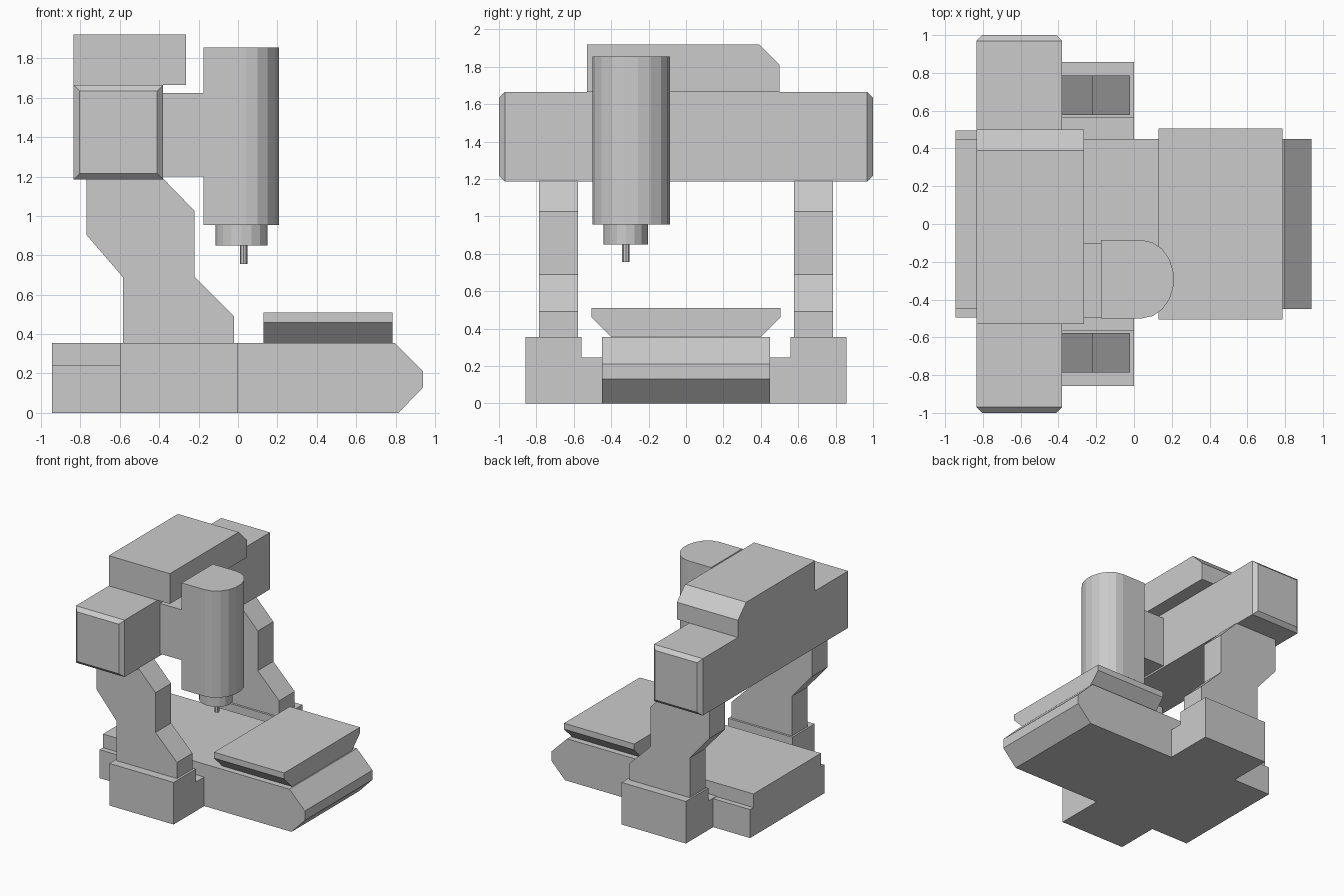
import bpy, bmesh, math

default = bpy.data.objects.get("Cube")
if default:
    bpy.data.objects.remove(default, do_unlink=True)

GREY = (0.6, 0.6, 0.6, 1.0)
paint = bpy.data.materials.new("machine grey")
paint.use_nodes = True
paint.diffuse_color = GREY
paint.node_tree.nodes["Principled BSDF"].inputs["Base Color"].default_value = GREY


def finish(name, bm):
    """Turn a bmesh into a named, painted object."""
    bmesh.ops.recalc_face_normals(bm, faces=bm.faces)
    mesh = bpy.data.meshes.new(name)
    bm.to_mesh(mesh)
    bm.free()
    mesh.materials.append(paint)
    obj = bpy.data.objects.new(name, mesh)
    bpy.context.collection.objects.link(obj)
    return obj


def prism(name, profile, axis, low, high):
    """Extrude a 2D profile along an axis; the profile uses the other two axes in order."""
    def place(point, depth):
        co = list(point)
        co.insert(axis, depth)
        return co
    bm = bmesh.new()
    face = bm.faces.new([bm.verts.new(place(p, low)) for p in profile])
    grown = bmesh.ops.extrude_face_region(bm, geom=[face])["geom"]
    for v in grown:
        if isinstance(v, bmesh.types.BMVert):
            v.co[axis] = high
    return finish(name, bm)


def box(name, x, y, z):
    corners = [(x[0], y[0]), (x[1], y[0]), (x[1], y[1]), (x[0], y[1])]
    return prism(name, corners, 2, *z)


def arc(cx, cy, rx, ry, start, end, steps):
    angles = [math.radians(start + (end - start) * i / steps) for i in range(steps + 1)]
    return [(cx + rx * math.cos(a), cy + ry * math.sin(a)) for a in angles]


# Bed with a tapered nose
prism("bed", [(-0.945, 0), (0.815, 0), (0.94, 0.13), (0.94, 0.21),
              (0.795, 0.355), (-0.945, 0.355)], 1, -0.45, 0.45)
box("rear_lip", (-0.945, -0.59), (-0.495, 0.495), (0, 0.24))

# Feet, their low links to the bed, and the cranked columns
column = [(-0.585, 0.35), (-0.585, 0.69), (-0.77, 0.905), (-0.77, 1.19), (-0.38, 1.19),
          (-0.22, 1.025), (-0.22, 0.69), (-0.02, 0.49), (-0.02, 0.35)]
for side, s in (("right", -1), ("left", 1)):
    box(side + "_foot", (-0.6, 0), sorted((s * 0.56, s * 0.858)), (0, 0.355))
    box(side + "_link", (-0.6, 0), sorted((s * 0.44, s * 0.57)), (0, 0.245))
    prism(side + "_column", column, 1, *sorted((s * 0.578, s * 0.785)))

# Cross beam with chamfered ends
beam = box("cross_beam", (-0.835, -0.38), (-1, 1), (1.185, 1.665))
bm = bmesh.new()
bm.from_mesh(beam.data)
ends = [e for e in bm.edges if abs(e.verts[0].co.y - e.verts[1].co.y) < 0.01]
bmesh.ops.bevel(bm, geom=ends, offset=0.031, segments=1, affect='EDGES')
bm.to_mesh(beam.data)
bm.free()

# Carriage on the beam and the bracket for the spindle
prism("carriage", [(-0.53, 1.665), (-0.53, 1.92), (0.39, 1.92), (0.5, 1.81), (0.5, 1.665)],
      0, -0.835, -0.265)
box("spindle_bracket", (-0.39, -0.17), (-0.495, -0.1), (1.2, 1.625))

# Spindle housing with a rounded front, its nose and the cutting tool
housing = [(-0.175, -0.085), (-0.175, -0.5)] + arc(0.04, -0.2925, 0.172, 0.2075, -90, 90, 9)
prism("spindle_housing", housing, 2, 0.955, 1.855)
prism("spindle_nose", arc(0.018, -0.322, 0.133, 0.12, 0, 337.5, 15), 2, 0.85, 0.96)
prism("cutting_tool", arc(0.028, -0.322, 0.019, 0.019, 0, 315, 7), 2, 0.755, 0.855)

# Work table with undercut sides
prism("work_table", [(-0.4, 0.355), (0.4, 0.355), (0.505, 0.46), (0.505, 0.51),
                     (-0.505, 0.51), (-0.505, 0.46)], 0, 0.13, 0.785)
